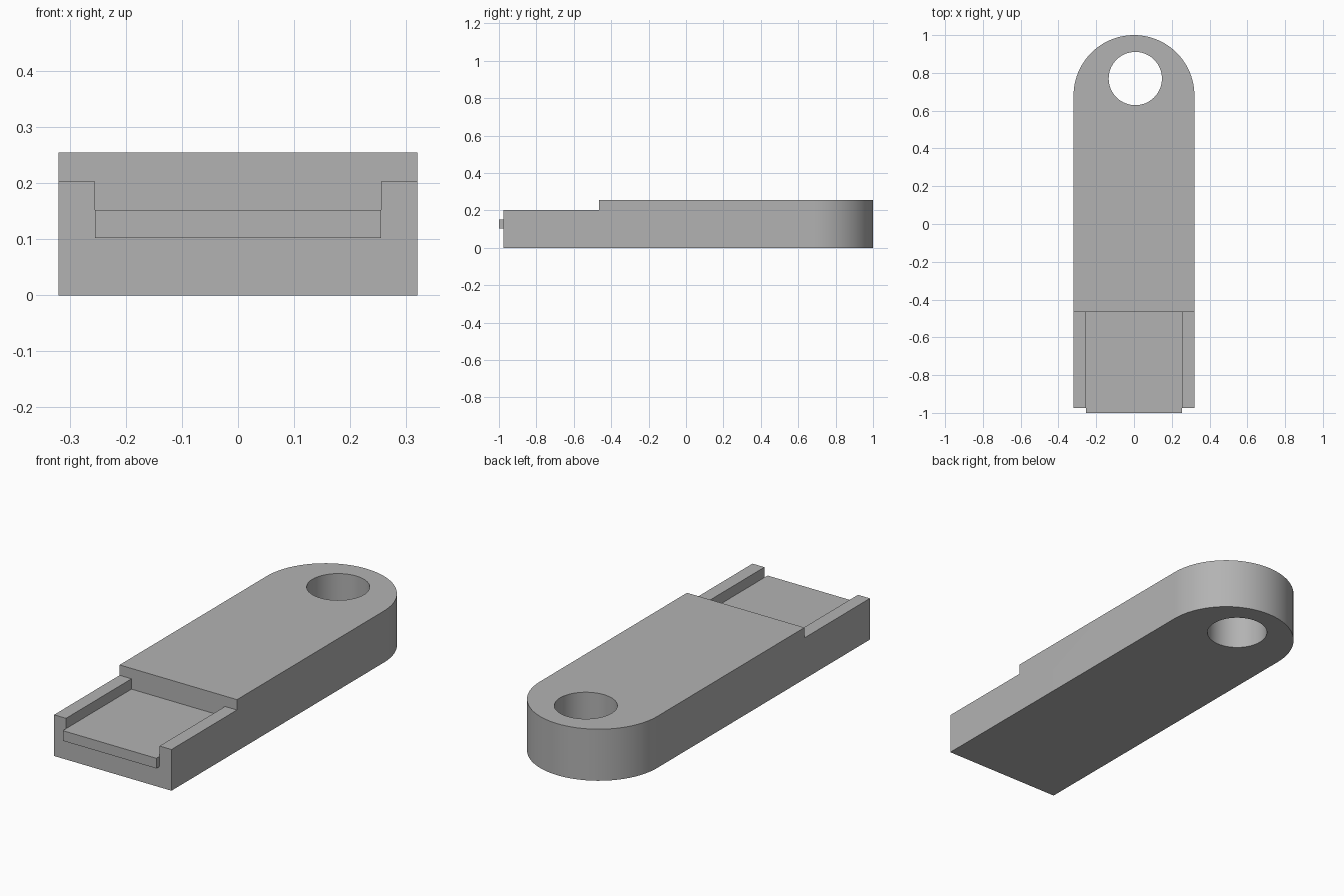
import bpy, bmesh, math

cube = bpy.data.objects.get("Cube")
if cube:
    bpy.data.objects.remove(cube, do_unlink=True)

HALF_W, HEIGHT = 0.32, 0.254
FRONT, STEP = -0.975, -0.465
SLOT_W, SLOT_Z, RAIL_Z = 0.255, 0.102, 0.203

grey = bpy.data.materials.new("plain grey")
grey.use_nodes = True
grey.diffuse_color = (0.45, 0.45, 0.45, 1)
grey.node_tree.nodes["Principled BSDF"].inputs["Base Color"].default_value = grey.diffuse_color


def prism(name, outline, z0, z1):
    """Extrude a counter-clockwise outline from z0 to z1."""
    bm = bmesh.new()
    face = bm.faces.new([bm.verts.new((x, y, z0)) for x, y in outline])
    top = bmesh.ops.extrude_face_region(bm, geom=[face], use_keep_orig=True)["geom"]
    bmesh.ops.translate(bm, vec=(0, 0, z1 - z0),
                        verts=[v for v in top if isinstance(v, bmesh.types.BMVert)])
    bmesh.ops.recalc_face_normals(bm, faces=bm.faces)
    mesh = bpy.data.meshes.new(name)
    bm.to_mesh(mesh)
    bm.free()
    mesh.materials.append(grey)
    obj = bpy.data.objects.new(name, mesh)
    bpy.context.collection.objects.link(obj)
    return obj


def arc(cx, cy, r, sweep, count):
    return [(cx + r * math.cos(sweep * i / count), cy + r * math.sin(sweep * i / count))
            for i in range(count + 1)]


def rectangle(half_w, y0, y1):
    return [(-half_w, y0), (half_w, y0), (half_w, y1), (-half_w, y1)]


# Body with a rounded back end
outline = [(-HALF_W, FRONT), (HALF_W, FRONT)] + arc(0, 1 - HALF_W, HALF_W, math.pi, 48)
body = prism("body", outline, 0, HEIGHT)

# Keyring hole, lowered front, and slot between the side rails
cutters = [
    prism("hole_cutter", arc(0.007, 0.77, 0.141, 2 * math.pi, 64)[:-1], -0.1, 0.4),
    prism("step_cutter", rectangle(0.5, -1.2, STEP), RAIL_Z, 0.4),
    prism("slot_cutter", rectangle(SLOT_W, -1.2, STEP), SLOT_Z, 0.4),
]
for cutter in cutters:
    cutter.hide_render = True
    mod = body.modifiers.new(cutter.name, "BOOLEAN")
    mod.operation, mod.solver, mod.object = "DIFFERENCE", "EXACT", cutter

# Bake the cuts and drop the cutters
graph = bpy.context.evaluated_depsgraph_get()
body_mesh = bpy.data.meshes.new_from_object(body.evaluated_get(graph))
body.modifiers.clear()
body.data = body_mesh
for cutter in cutters:
    bpy.data.objects.remove(cutter, do_unlink=True)

# Connector plate lying in the slot
prism("connector_plate", rectangle(SLOT_W, -1, STEP), SLOT_Z, 0.152)

# Smooth the round walls, keep the edges sharp
bpy.ops.object.select_all(action="DESELECT")
body.select_set(True)
bpy.context.view_layer.objects.active = body
bpy.ops.object.shade_smooth_by_angle(angle=math.radians(30))
